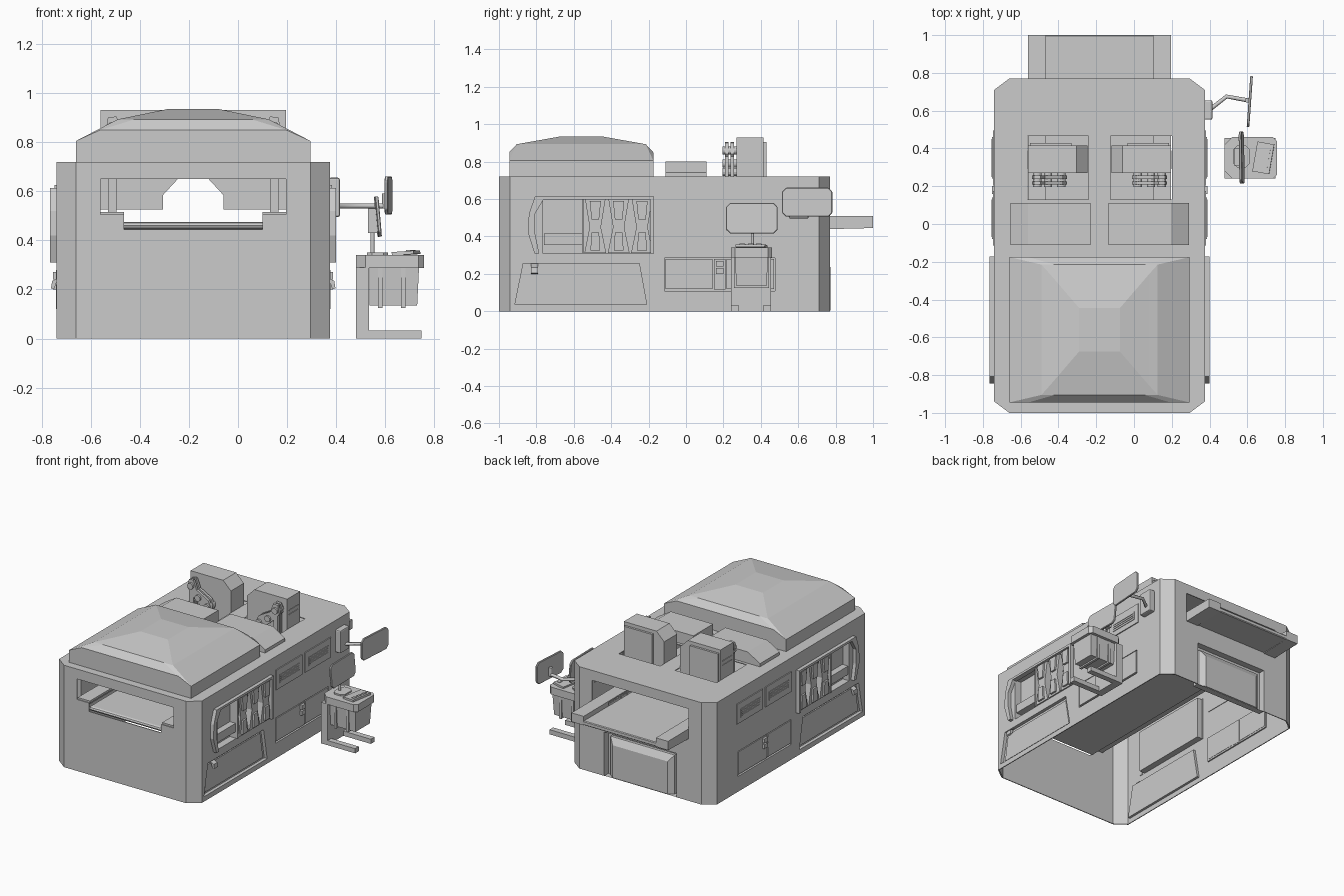
import bpy, bmesh, math

if "Cube" in bpy.data.objects:
    bpy.data.objects.remove(bpy.data.objects["Cube"])

CX = -0.1825          # symmetry plane of the main cabin
WALL = 0.375          # right wall


def place(axis, p, d):
    return {'x': (d, p[0], p[1]), 'y': (p[0], d, p[1]), 'z': (p[0], p[1], d)}[axis]


def finish(name, bm):
    bmesh.ops.recalc_face_normals(bm, faces=bm.faces)
    me = bpy.data.meshes.new(name)
    bm.to_mesh(me)
    bm.free()
    ob = bpy.data.objects.new(name, me)
    bpy.context.collection.objects.link(ob)
    return ob


def loft(name, rings, mirror=False, cap0=True, cap1=True):
    """Skin a list of equal-length point rings, optionally mirrored across the cabin."""
    bm = bmesh.new()
    for side in ((0, 1) if mirror else (0,)):
        vs = [[bm.verts.new((2 * CX - x if side else x, y, z)) for x, y, z in r] for r in rings]
        n = len(vs[0])
        for a, b in zip(vs, vs[1:]):
            for i in range(n):
                bm.faces.new((a[i], a[(i + 1) % n], b[(i + 1) % n], b[i]))
        if cap0:
            bm.faces.new(vs[0])
        if cap1:
            bm.faces.new(vs[-1])
    return finish(name, bm)


def prism(name, pts, axis, a, b, **kw):
    return loft(name, [[place(axis, p, d) for p in pts] for d in (a, b)], **kw)


def rect(u0, u1, v0, v1, c=0.0):
    if not c:
        return [(u0, v0), (u1, v0), (u1, v1), (u0, v1)]
    return [(u0 + c, v0), (u1 - c, v0), (u1, v0 + c), (u1, v1 - c),
            (u1 - c, v1), (u0 + c, v1), (u0, v1 - c), (u0, v0 + c)]


def box(name, x, y, z, **kw):
    return prism(name, rect(*x, *y), 'z', *z, **kw)


def disc(u, v, r, n=12):
    return [(u + r * math.cos(2 * math.pi * i / n), v + r * math.sin(2 * math.pi * i / n)) for i in range(n)]


def bevel(ob, w, seg=2):
    m = ob.modifiers.new("bevel", 'BEVEL')
    m.width, m.segments = w, seg
    return ob


def octagon(t):
    x0, x1, y0, y1 = -0.74 + t, 0.375 - t, -1 + t, 0.77 - t
    cx, cy = 0.08, 0.06
    return [(x0 + cx, y0), (x1 - cx, y0), (x1, y0 + cy), (x1, y1 - cy),
            (x1 - cx, y1), (x0 + cx, y1), (x0, y1 - cy), (x0, y0 + cy)]


# Cabin: thin shell, open underneath
cabin = prism("cabin", octagon(0), 'z', 0, 0.72)
low_panel = [(-0.915, 0.035), (-0.21, 0.035), (-0.25, 0.255), (-0.87, 0.255)]
bay = rect(-0.765, -0.175, 0.31, 0.605)
door = rect(-0.115, 0.475, 0.108, 0.285)
mouth = [(-0.56, 0.505), (-0.465, 0.505), (-0.465, 0.445), (0.1, 0.445),
         (0.1, 0.505), (0.195, 0.505), (0.195, 0.65), (-0.56, 0.65)]
cutters = [
    prism("cut_inside", octagon(0.006), 'z', -0.1, 0.714),
    prism("cut_front_mouth", mouth, 'y', -1.1, -0.9),
    prism("cut_back_mouth", rect(-0.56, 0.195, 0.445, 0.65), 'y', 0.7, 0.85),
    prism("cut_back_hatch", rect(-0.465, 0.1, -0.1, 0.31), 'y', 0.7, 0.85),
    prism("cut_roof_well", rect(-0.565, -0.24, 0.13, 0.465), 'z', 0.68, 0.8, mirror=True),
    prism("cut_low_panel", low_panel, 'x', 0.3, 0.45, mirror=True),
    prism("cut_bay", bay, 'x', 0.3, 0.45, mirror=True),
    prism("cut_door", door, 'x', 0.3, 0.45, mirror=True),
]
bpy.context.view_layer.objects.active = cabin
for c in cutters:
    m = cabin.modifiers.new("cut", 'BOOLEAN')
    m.operation, m.solver, m.object = 'DIFFERENCE', 'EXACT', c
    bpy.ops.object.modifier_apply(modifier=m.name)
    bpy.data.objects.remove(c)

# Front roof dome
def dome_ring(x, y, z, zc, cut):
    x0, x1 = CX - x, CX + x
    y0, y1 = -0.56 - y, -0.56 + y
    return [(x0, y0, z), (x0 + cut, y0, zc), (x1 - cut, y0, zc), (x1, y0, z),
            (x1, y1, z), (x1 - cut, y1, zc), (x0 + cut, y1, zc), (x0, y1, z)]

loft("roof_dome", [dome_ring(0.4775, 0.385, 0.715, 0.715, 0.1), dome_ring(0.4775, 0.385, 0.805, 0.85, 0.1),
                   dome_ring(0.308, 0.345, 0.893, 0.893, 0.07), dome_ring(0.263, 0.295, 0.902, 0.902, 0.06),
                   dome_ring(0.108, 0.115, 0.934, 0.934, 0.04)])

# Roof fairings behind the dome
prism("roof_fairing", [(-0.135, 0.715), (0.29, 0.715), (0.29, 0.742), (0.195, 0.8), (-0.135, 0.8)],
      'y', -0.11, 0.11, mirror=True)

# Machine housings passing through the roof wells
house = [(-0.56, 0.525), (-0.305, 0.525), (-0.305, 0.585), (-0.245, 0.65),
         (-0.245, 0.87), (-0.305, 0.93), (-0.56, 0.93)]
prism("machine_housing", house, 'y', 0.27, 0.415, mirror=True)
box("housing_rear", (-0.55, -0.33), (0.41, 0.43), (0.54, 0.905), mirror=True)
for i in range(2):
    box(f"housing_vent_{i}", (-0.564, -0.556), (0.29, 0.39), (0.81 + i * 0.03, 0.816 + i * 0.03), mirror=True)

# Link arms in front of the housings
for i, y in enumerate((0.208, 0.238)):
    box(f"link_post_{i}", (-0.53, -0.495), (y, y + 0.018), (0.51, 0.9), mirror=True)
    prism(f"link_arm_{i}", [(-0.53, 0.9), (-0.495, 0.905), (-0.47, 0.84), (-0.38, 0.79), (-0.355, 0.74),
                            (-0.37, 0.71), (-0.42, 0.72), (-0.5, 0.79), (-0.54, 0.84)],
          'y', y, y + 0.018, mirror=True)
for i, (x, z) in enumerate(((-0.512, 0.86), (-0.455, 0.79), (-0.385, 0.745))):
    prism(f"link_pivot_{i}", disc(x, z, 0.022), 'y', 0.195, 0.275, mirror=True)

# Conveyor running front to back
belt = [(-0.975, 0.445), (0.995, 0.445), (1.0, 0.45), (1.0, 0.47), (0.995, 0.475),
        (-0.975, 0.475), (-0.988, 0.47), (-0.993, 0.46), (-0.988, 0.45)]
prism("conveyor_belt", belt, 'x', -0.465, 0.1)
prism("conveyor_rail", [(-0.99, 0.5), (0.72, 0.5), (0.72, 0.438), (1.0, 0.445), (1.0, 0.508), (-0.99, 0.515)],
      'x', -0.56, -0.465, mirror=True)

# Back hatch: recessed frame with a bevelled box
prism("hatch_recess", rect(-0.465, 0.1, 0, 0.31), 'y', 0.725, 0.768, cap1=False)
loft("hatch_box", [[place('y', p, y) for p in rect(CX - w, CX + w, 0.005, h)]
                   for w, h, y in ((0.25, 0.28, 0.725), (0.25, 0.28, 0.745), (0.215, 0.235, 0.772))], cap0=False)

# Lower side panels: recess with a small brow
prism("lower_panel", low_panel, 'x', 0.352, WALL, mirror=True, cap1=False)
prism("panel_brow", [(0.35, 0.255), (0.392, 0.235), (0.397, 0.205), (0.385, 0.2), (0.37, 0.24)],
      'y', -0.83, -0.79, mirror=True)
prism("panel_inner", [(-0.885, 0.05), (-0.235, 0.05), (-0.268, 0.235), (-0.855, 0.235)],
      'x', 0.352, 0.36, mirror=True)

# Side bay with bottles, shelf, lintel and curved handle frame
prism("bay_recess", bay, 'x', 0.325, WALL, mirror=True, cap1=False)
for i in range(3):
    y = -0.485 + i * 0.125
    shape = [(y - 0.058, 0.312), (y + 0.058, 0.312), (y + 0.03, 0.45), (y + 0.055, 0.602),
             (y - 0.055, 0.602), (y - 0.03, 0.45)]
    prism(f"bottle_{i}", shape, 'x', 0.335, 0.382, mirror=True)
    for j, (z0, z1, w) in enumerate(((0.325, 0.42, 0.026), (0.49, 0.59, 0.03))):
        v = 0.02
        a, b = (w, v) if j == 0 else (v, w)
        prism(f"bottle_{i}_label_{j}", [(y - a, z0), (y + a, z0), (y + b, z1), (y - b, z1)],
              'x', 0.38, 0.395, mirror=True)
box("bay_shelf", (0.325, 0.37), (-0.76, -0.545), (0.355, 0.415), mirror=True)
box("bay_post", (0.325, 0.385), (-0.555, -0.545), (0.31, 0.605), mirror=True)
box("bay_end_post", (WALL - 0.01, 0.4), (-0.19, -0.172), (0.31, 0.61), mirror=True)
box("bay_lintel", (WALL - 0.01, 0.4), (-0.8, -0.172), (0.597, 0.613), mirror=True)
prism("bay_handle", [(-0.81, 0.31), (-0.785, 0.31), (-0.808, 0.42), (-0.808, 0.52), (-0.76, 0.6),
                     (-0.76, 0.613), (-0.808, 0.613), (-0.84, 0.52), (-0.845, 0.42)],
      'x', WALL - 0.01, 0.4, mirror=True)

# Upper side windows with slatted inset
for i, y in enumerate((-0.115, 0.205)):
    prism(f"side_window_{i}", rect(y, y + 0.29, 0.485, 0.625), 'x', WALL - 0.01, 0.382, mirror=True)
    prism(f"window_inset_{i}", rect(y + 0.035, y + 0.255, 0.52, 0.58), 'x', 0.38, 0.386, mirror=True)
    for j in range(3):
        z = 0.533 + j * 0.015
        box(f"window_{i}_slat_{j}", (0.384, 0.39), (y + 0.045, y + 0.245), (z, z + 0.005), mirror=True)

# Side double door with latch
prism("door_recess", door, 'x', 0.36, WALL, mirror=True, cap1=False)
for i, (a, b) in enumerate(((-0.11, 0.143), (0.217, 0.47))):
    box(f"door_leaf_{i}", (0.358, 0.376), (a, b), (0.12, 0.28), mirror=True)
box("door_divider", (0.358, 0.372), (0.15, 0.21), (0.115, 0.28), mirror=True)
for i, z in enumerate((0.2, 0.24)):
    box(f"door_latch_{i}", (0.37, 0.388), (0.16, 0.2), (z, z + 0.03), mirror=True)

# Upper screen on a wall bracket
def screen(name, loc, ry, rz, w=0.275, h=0.165):
    ob = bevel(prism(name, rect(-w / 2, w / 2, -h / 2, h / 2, 0.022), 'x', -0.007, 0.007), 0.003, 1)
    ob.location, ob.rotation_euler = loc, (0, ry, rz)


def rod(name, pts, r):
    cu = bpy.data.curves.new(name, 'CURVE')
    cu.dimensions, cu.bevel_depth, cu.bevel_resolution = '3D', r, 1
    s = cu.splines.new('POLY')
    s.points.add(len(pts) - 1)
    for p, co in zip(s.points, pts):
        p.co = (*co, 1)
    cu.use_fill_caps = True
    bpy.context.collection.objects.link(bpy.data.objects.new(name, cu))


bevel(box("wall_bracket", (0.37, 0.415), (0.552, 0.655), (0.495, 0.655)), 0.008)
rod("screen_arm", [(0.4, 0.605, 0.54), (0.49, 0.675, 0.54), (0.6, 0.655, 0.54)], 0.011)
rod("arm_riser", [(0.6, 0.655, 0.53), (0.6, 0.655, 0.59)], 0.013)
screen("wall_screen", (0.613, 0.648, 0.583), 0, math.radians(-4), w=0.27, h=0.155)

# Service stand: C-shaped frame with two feet
box("stand_back", (0.48, 0.533), (0.24, 0.455), (0.0, 0.29))
for i, y in enumerate((0.24, 0.415)):
    box(f"stand_foot_{i}", (0.48, 0.748), (y, y + 0.04), (0, 0.033))
top = [(0.48, 0.28), (0.52, 0.24), (0.735, 0.24), (0.757, 0.262), (0.757, 0.438),
       (0.735, 0.46), (0.52, 0.46), (0.48, 0.42)]
prism("stand_top", top, 'z', 0.288, 0.34)
loft("stand_bin", [[(0.535, 0.27, 0.135), (0.73, 0.27, 0.135), (0.73, 0.43, 0.135), (0.535, 0.43, 0.135)],
                   [(0.535, 0.26, 0.3), (0.738, 0.26, 0.3), (0.738, 0.44, 0.3), (0.535, 0.44, 0.3)]])
for i, x in enumerate((0.57, 0.665)):
    box(f"bin_strap_{i}", (x, x + 0.018), (0.257, 0.443), (0.125, 0.29))

# Keypad and lower screen on the stand
pad = box("keypad", (-0.045, 0.045), (-0.08, 0.08), (0, 0.014))
pad.location, pad.rotation_euler = (0.685, 0.35, 0.341), (0, math.radians(-4), math.radians(-10))
for i in range(3):
    key = box(f"key_{i}", (0.012, 0.03), (-0.06 + i * 0.045, -0.03 + i * 0.045), (0.013, 0.018))
    key.location, key.rotation_euler = pad.location, pad.rotation_euler
prism("screen_base", rect(0.525, 0.612, 0.3, 0.415, 0.02), 'z', 0.338, 0.35)
rod("screen_pole", [(0.548, 0.355, 0.345), (0.548, 0.355, 0.46)], 0.009)
box("screen_back_mount", (0.53, 0.568), (0.31, 0.4), (0.43, 0.53))
screen("stand_screen", (0.57, 0.352, 0.497), math.radians(-5), math.radians(1))
